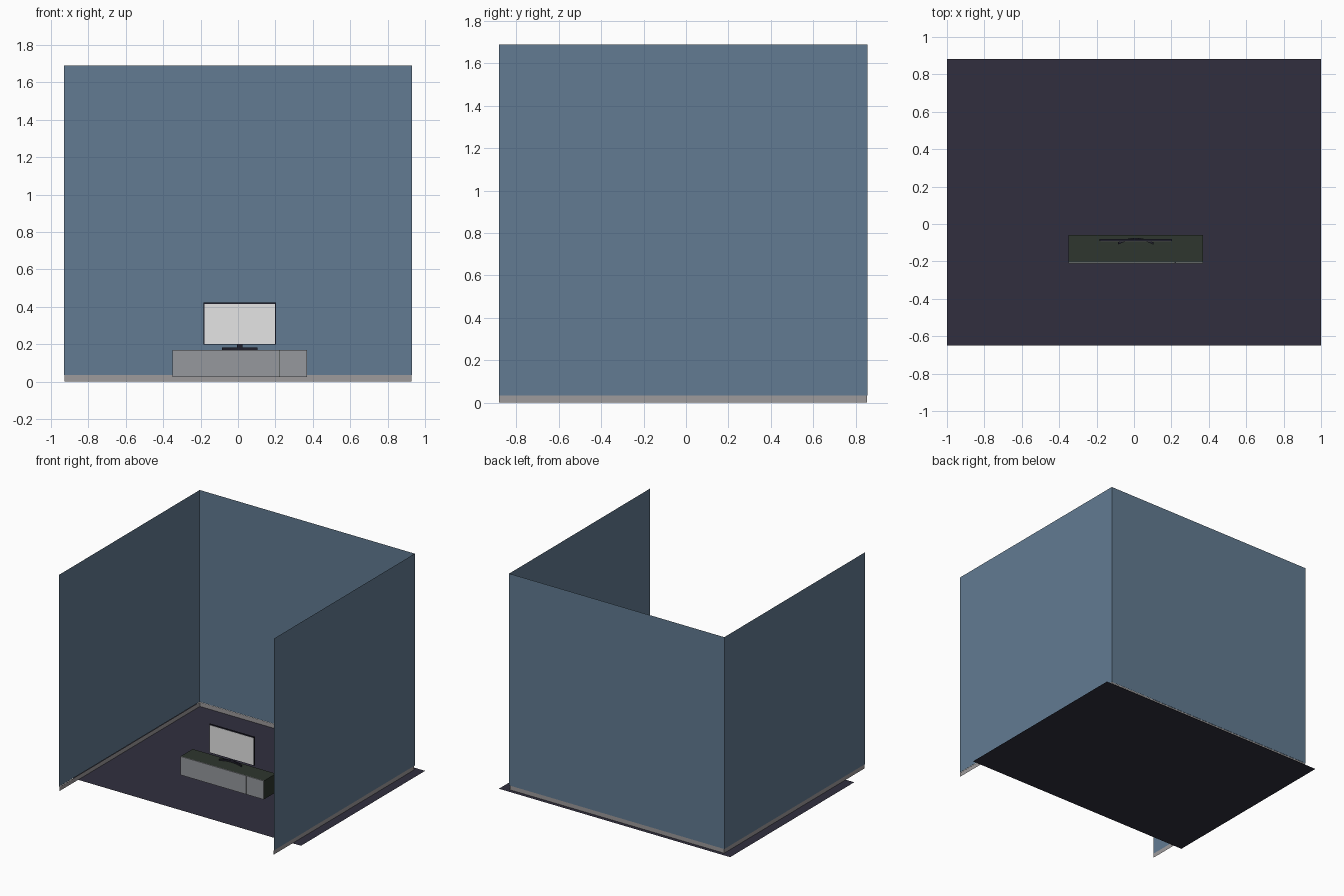
import bpy, bmesh

if "Cube" in bpy.data.objects:
    bpy.data.objects.remove(bpy.data.objects["Cube"])

def material(name, rgb):
    lin = [((c / 255 + 0.055) / 1.055) ** 2.4 if c > 10 else c / 255 / 12.92 for c in rgb]
    m = bpy.data.materials.new(name)
    m.diffuse_color = (*lin, 1)
    m.use_nodes = True
    m.node_tree.nodes["Principled BSDF"].inputs["Base Color"].default_value = m.diffuse_color
    return m

WALL = material("slate_blue", (98, 123, 146))
TRIM = material("trim_grey", (158, 155, 156))
FLOOR = material("dark_purple", (49, 47, 62))
BODY = material("dark_green_grey", (46, 54, 46))
PANEL = material("panel_grey", (150, 152, 157))
BLACK = material("near_black", (32, 32, 44))
SCREEN = material("screen_white", (229, 229, 229))

def finish(name, bm, mat):
    bmesh.ops.recalc_face_normals(bm, faces=bm.faces)
    me = bpy.data.meshes.new(name)
    bm.to_mesh(me)
    bm.free()
    me.materials.append(mat)
    ob = bpy.data.objects.new(name, me)
    bpy.context.collection.objects.link(ob)
    return ob

def box(name, x0, x1, y0, y1, z0, z1, mat):
    bm = bmesh.new()
    bmesh.ops.create_cube(bm, size=1)
    for v in bm.verts:
        v.co = ((x0, x1)[v.co.x > 0], (y0, y1)[v.co.y > 0], (z0, z1)[v.co.z > 0])
    return finish(name, bm, mat)

def upright(name, path, z0, z1, mat):
    """Open sheet standing on a plan-view path."""
    bm = bmesh.new()
    low = [bm.verts.new((x, y, z0)) for x, y in path]
    high = [bm.verts.new((x, y, z1)) for x, y in path]
    for i in range(len(path) - 1):
        bm.faces.new((low[i], low[i + 1], high[i + 1], high[i]))
    return finish(name, bm, mat)

# room: floor sheet, three thin walls and their skirting
bm = bmesh.new()
bm.faces.new([bm.verts.new(c) for c in
              ((-1, -0.65, 0), (1, -0.65, 0), (1, 0.883, 0), (-1, 0.883, 0))])
finish("floor", bm, FLOOR)
upright("walls", [(-0.93, -0.883), (-0.93, 0.855), (0.93, 0.855), (0.93, -0.883)],
        0.034, 1.69, WALL)
upright("skirting", [(-0.927, -0.883), (-0.927, 0.853), (0.927, 0.853), (0.927, -0.883)],
        0, 0.034, TRIM)

# low cabinet with two front panels
box("cabinet_body", -0.35, 0.37, -0.205, -0.06, 0.025, 0.17, BODY)
box("cabinet_front_wide", -0.35, 0.219, -0.211, -0.205, 0.025, 0.17, PANEL)
box("cabinet_front_narrow", 0.221, 0.37, -0.211, -0.205, 0.025, 0.17, PANEL)

# television
box("television_body", -0.184, 0.202, -0.091, -0.081, 0.198, 0.422, BLACK)
box("television_screen", -0.18, 0.198, -0.093, -0.091, 0.202, 0.415, SCREEN)
box("stand_neck", -0.006, 0.024, -0.086, -0.076, 0.18, 0.215, BLACK)

# curved stand foot: bowed strip extruded upwards
bm = bmesh.new()
cx, n = 0.009, 8
curve = [(cx + 0.095 * t, -0.074 - 0.024 * t * t) for t in
         [-1 + 2 * i / n for i in range(n + 1)]]
outline = curve + [(x, y - 0.012) for x, y in reversed(curve)]
face = bm.faces.new([bm.verts.new((x, y, 0.17)) for x, y in outline])
ext = bmesh.ops.extrude_face_region(bm, geom=[face], use_keep_orig=True)
for v in ext["geom"]:
    if isinstance(v, bmesh.types.BMVert):
        v.co.z = 0.182
finish("stand_foot", bm, BLACK)
